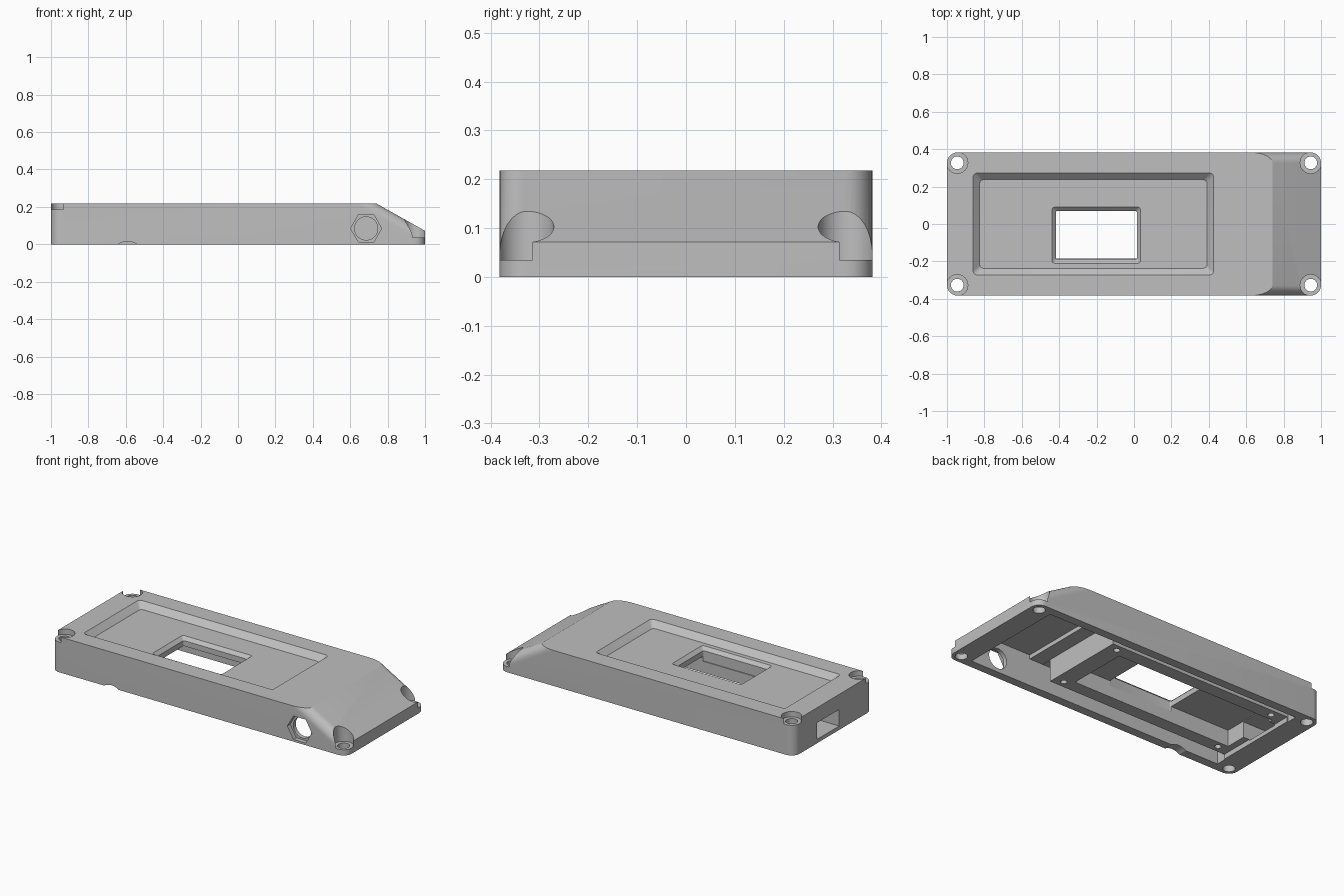
import bpy, bmesh
from math import sin, cos, pi, radians
from mathutils import Vector

old = bpy.data.objects.get("Cube")
if old:
    bpy.data.objects.remove(old, do_unlink=True)

HALF_Y, TOP, CORNER = 0.382, 0.218, 0.055
SCREW_X, SCREW_Y = 0.945, 0.327

grey = bpy.data.materials.new("light_grey")
grey.use_nodes = True
colour = (0.52, 0.52, 0.52, 1)
grey.diffuse_color = colour
grey.node_tree.nodes["Principled BSDF"].inputs["Base Color"].default_value = colour


def loft(name, rings):
    """Closed solid through rings that share a point count."""
    bm = bmesh.new()
    loops = [[bm.verts.new(p) for p in ring] for ring in rings]
    n = len(loops[0])
    for a, b in zip(loops, loops[1:]):
        for i in range(n):
            j = (i + 1) % n
            bm.faces.new((a[i], a[j], b[j], b[i]))
    bm.faces.new(loops[0][::-1])
    bm.faces.new(loops[-1])
    bmesh.ops.recalc_face_normals(bm, faces=bm.faces)
    mesh = bpy.data.meshes.new(name)
    bm.to_mesh(mesh)
    bm.free()
    obj = bpy.data.objects.new(name, mesh)
    bpy.context.collection.objects.link(obj)
    return obj


def side_prism(name, profile, y0, y1):
    return loft(name, [[Vector((x, y, z)) for x, z in profile] for y in (y0, y1)])


def circle(r, n):
    return [(r * cos(2 * pi * i / n), r * sin(2 * pi * i / n)) for i in range(n)]


def upright_hole(name, x, y, r, z0, z1, n=40):
    return loft(name, [[Vector((x + a, y + b, z)) for a, b in circle(r, n)] for z in (z0, z1)])


def side_hole(name, x, z, r, y0, y1, n=40):
    return side_prism(name, [(x + a, z + b) for a, b in circle(r, n)], y0, y1)


def round_rect(x0, x1, y0, y1, z, r=0.02, grow=0.0, seg=5):
    pts = []
    x0, x1, y0, y1 = x0 - grow, x1 + grow, y0 - grow, y1 + grow
    for k, (cx, cy) in enumerate(((x1 - r, y1 - r), (x0 + r, y1 - r), (x0 + r, y0 + r), (x1 - r, y0 + r))):
        for i in range(seg + 1):
            a = (k + i / seg) * pi / 2
            pts.append(Vector((cx + r * cos(a), cy + r * sin(a), z)))
    return pts


def box(name, x0, x1, y0, y1, z0, z1):
    return side_prism(name, [(x0, z0), (x1, z0), (x1, z1), (x0, z1)], y0, y1)


# Shell: side profile with a sloped nose, rounded uprights and slope edges
shell = side_prism("enclosure_shell", [(-1, 0), (1, 0), (1, 0.072), (0.74, TOP), (-1, TOP)], -HALF_Y, HALF_Y)
bm = bmesh.new()
bm.from_mesh(shell.data)
rounded = []
for e in bm.edges:
    d = e.verts[0].co - e.verts[1].co
    if abs(d.y) < 0.001 and abs(d.z) > 0.01:
        rounded.append(e)
bmesh.ops.bevel(bm, geom=rounded, offset=CORNER, segments=8, profile=0.5, affect='EDGES')
bm.to_mesh(shell.data)
bm.free()

cutters = []

# Sunken top panel and its display window, both with sloped walls
panel = (-0.825, 0.39, -0.237, 0.237)
cutters.append(loft("panel_recess", [round_rect(*panel, 0.183), round_rect(*panel, TOP, grow=0.035),
                                     round_rect(*panel, 0.25, grow=0.035)]))
window = (-0.418, 0.015, -0.19, 0.07)
cutters.append(loft("display_window", [round_rect(*window, 0.1, r=0.008), round_rect(*window, 0.163, r=0.008),
                                       round_rect(*window, 0.183, r=0.015, grow=0.02),
                                       round_rect(*window, 0.2, r=0.015, grow=0.02)]))

# Nose chamber under the slope
cutters.append(side_prism("nose_chamber", [(0.37, -0.1), (0.37, 0.165), (0.46, 0.165), (0.46, 0.19),
                                           (0.72, 0.19), (0.87, 0.105), (0.87, -0.1)], -0.33, 0.33))
# Side channels beside the board block
cutters.append(box("left_channel", -0.865, 0.42, 0.265, 0.328, -0.11, 0.163))
cutters.append(box("right_channel", -0.865, 0.42, -0.328, -0.265, -0.11, 0.163))
# Board ledge and board pocket
cutters.append(box("board_ledge", -0.86, 0.5, -0.3, 0.3, -0.12, 0.03))
cutters.append(box("board_pocket", -0.82, 0.26, -0.185, 0.185, -0.13, 0.13))

# Connector port in the flat end
cutters.append(box("connector_port", -1.1, -0.79, -0.055, 0.16, 0.024, 0.125))
# Hexagonal nut seat and round hole in the front wall
cutters.append(side_hole("nut_seat", 0.685, 0.085, 0.083, -0.5, -0.355, n=6))
cutters.append(side_hole("jack_hole", 0.685, 0.085, 0.062, -0.51, -0.3))
# Shallow cable notch under the front wall
cutters.append(side_hole("cable_notch", -0.59, -0.075, 0.09, -0.5, -0.31, n=64))

# Corner screw holes with counterbores, and board screw holes
for sy in (-1, 1):
    for sx in (-1, 1):
        x, y = sx * SCREW_X, sy * SCREW_Y
        seat = 0.035 if sx > 0 else 0.185
        cutters.append(upright_hole("screw_hole", x, y, 0.034, -0.1, 0.3))
        cutters.append(upright_hole("screw_seat", x, y, 0.0565, seat, 0.31))
        cutters.append(upright_hole("board_screw", 0.31 if sx > 0 else -0.78, sy * 0.223, 0.018, -0.1, 0.09, n=20))

# Carve the shell, then discard the cutters
for c in cutters:
    c.hide_render = True
    mod = shell.modifiers.new(c.name, 'BOOLEAN')
    mod.operation = 'DIFFERENCE'
    mod.solver = 'EXACT'
    mod.object = c
bpy.context.view_layer.update()
carved = bpy.data.meshes.new_from_object(shell.evaluated_get(bpy.context.evaluated_depsgraph_get()))
shell.modifiers.clear()
shell.data = carved
for c in cutters:
    bpy.data.objects.remove(c, do_unlink=True)

carved.materials.clear()
carved.materials.append(grey)
for p in carved.polygons:
    p.material_index = 0

bpy.ops.object.select_all(action='DESELECT')
shell.select_set(True)
bpy.context.view_layer.objects.active = shell
bpy.ops.object.shade_smooth_by_angle(angle=radians(25))
